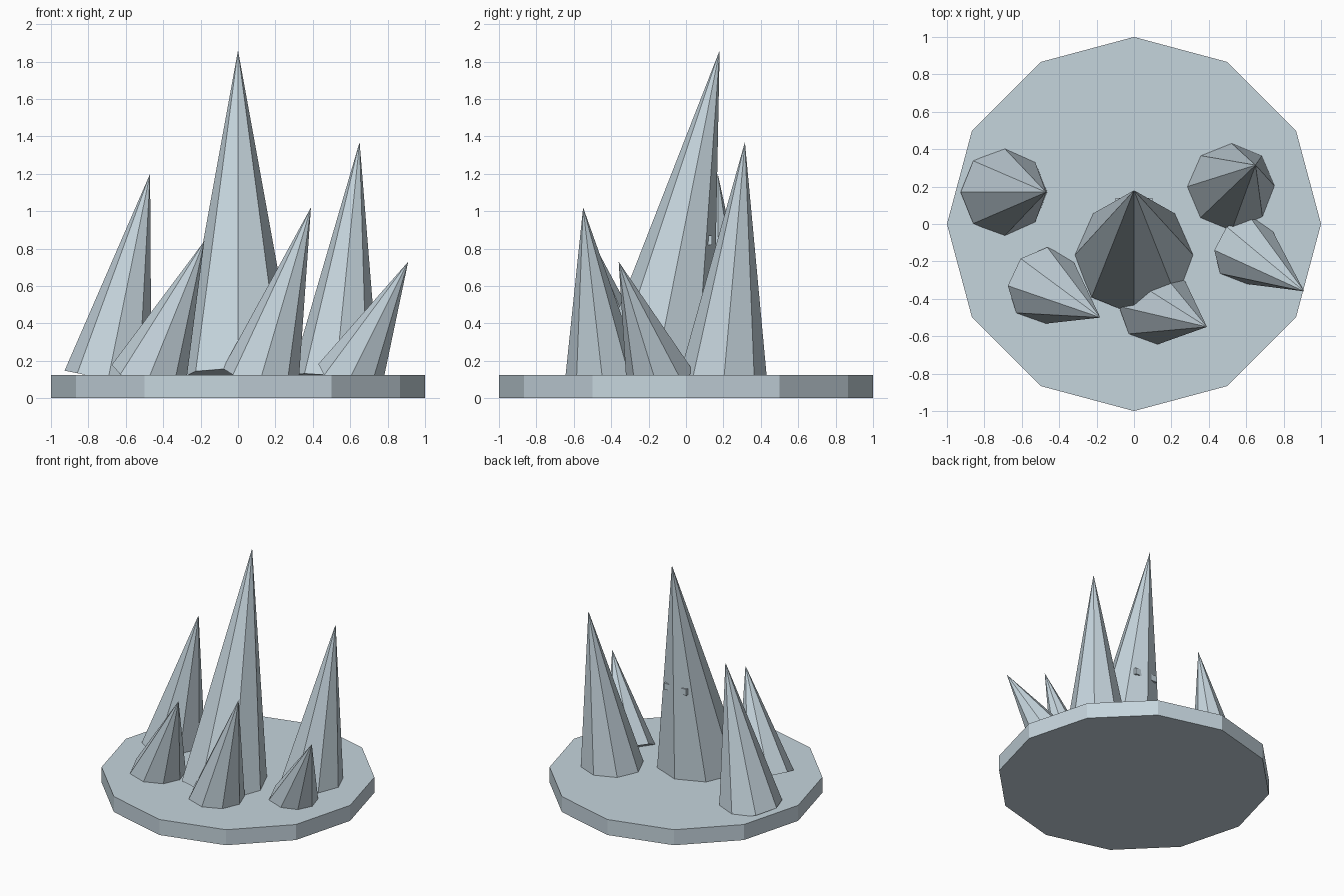
import bpy
import bmesh
from math import asin, atan2
from mathutils import Euler, Matrix, Vector

cube = bpy.data.objects.get("Cube")
if cube:
    bpy.data.objects.remove(cube, do_unlink=True)

# Pale ice, the only colour
ice = bpy.data.materials.new("pale_ice")
ice.use_nodes = True
ice.diffuse_color = (0.56, 0.66, 0.72, 1)
ice.node_tree.nodes["Principled BSDF"].inputs["Base Color"].default_value = ice.diffuse_color


def add_object(name, bm):
    mesh = bpy.data.meshes.new(name)
    bm.to_mesh(mesh)
    bm.free()
    mesh.materials.append(ice)
    obj = bpy.data.objects.new(name, mesh)
    bpy.context.collection.objects.link(obj)
    return obj


def add_cone(name, sides, bottom, top, height, matrix):
    bm = bmesh.new()
    bmesh.ops.create_cone(bm, cap_ends=True, segments=sides, radius1=bottom,
                          radius2=top, depth=height, matrix=matrix)
    bmesh.ops.remove_doubles(bm, verts=bm.verts, dist=0.0001)
    return add_object(name, bm)


def add_spike(name, base, tip, radius):
    """Leaning spike, tilted about x and y without twisting."""
    base, tip = Vector(base), Vector(tip)
    axis = (tip - base).normalized()
    tilt = Euler((asin(-axis.y), atan2(axis.x, axis.z), 0)).to_matrix().to_4x4()
    matrix = Matrix.Translation((base + tip) / 2) @ tilt
    add_cone(name, 8, radius, 0, (tip - base).length, matrix)


# Twelve-sided base slab
THICK = 0.125
add_cone("base_slab", 12, 1, 1, THICK, Matrix.Translation((0, 0, THICK / 2)))

# Spikes: name, foot centre, tip, radius
FOOT = 0.1
spikes = [
    ("main_spike", (0, -0.17), (0, 0.18, 1.86), 0.32),
    ("back_right_spike", (-0.695, 0.17), (-0.47, 0.17, 1.2), 0.237),
    ("back_left_spike", (0.52, 0.2), (0.65, 0.315, 1.37), 0.236),
    ("front_right_spike", (-0.48, -0.33), (-0.18, -0.5, 0.84), 0.21),
    ("front_middle_spike", (0.12, -0.44), (0.39, -0.55, 1.02), 0.21),
    ("front_left_spike", (0.595, -0.14), (0.91, -0.36, 0.73), 0.185),
]
for name, foot, tip, radius in spikes:
    add_spike(name, (*foot, FOOT), tip, radius)

# Small shard embedded in the back of the main spike
bm = bmesh.new()
bmesh.ops.create_cube(bm, size=1, matrix=Matrix.Translation((0, 0.09, 0.845))
                      @ Matrix.Diagonal((0.2, 0.1, 0.05, 1)))
add_object("embedded_shard", bm)
